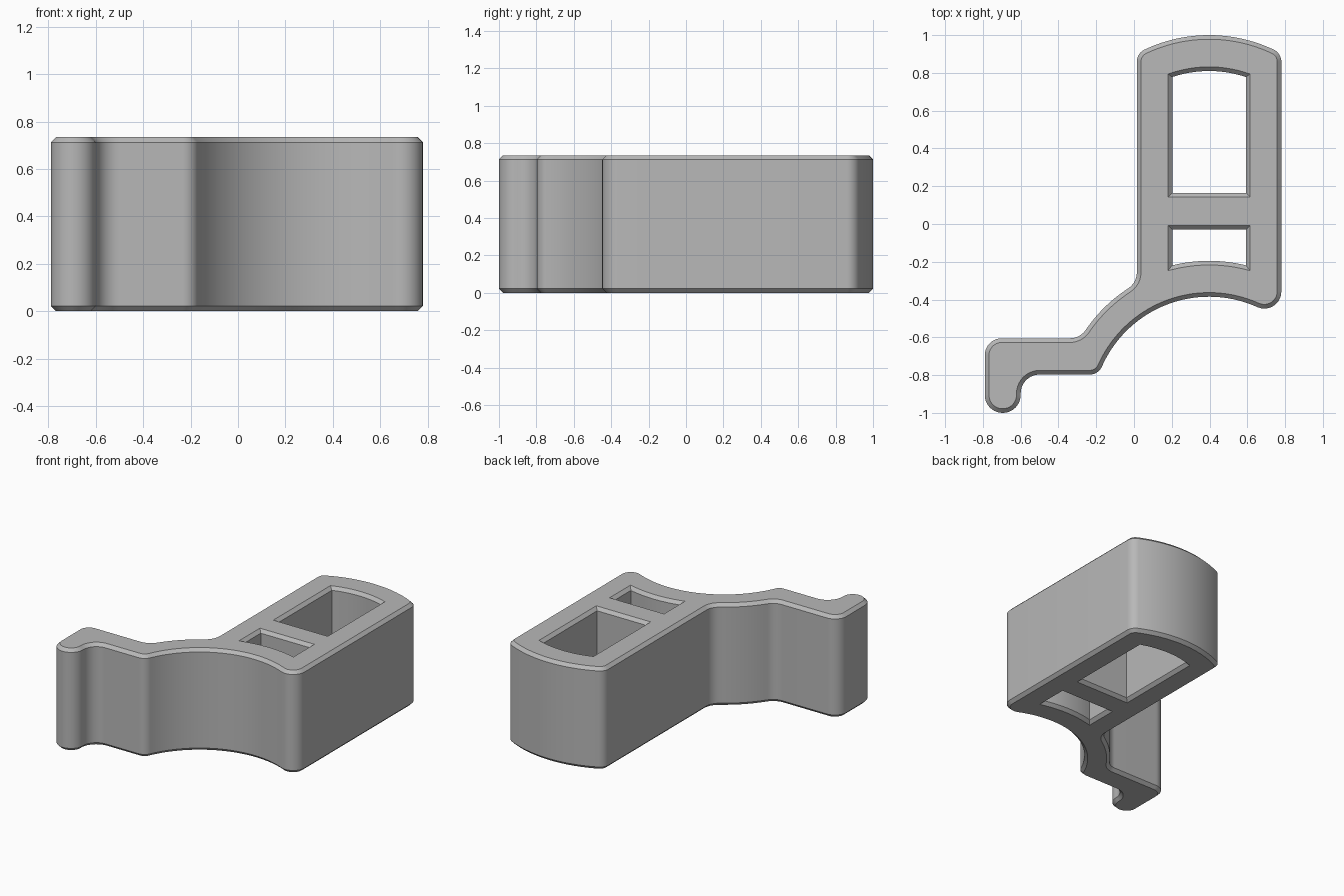
import bpy, bmesh
from math import sin, cos, tan, radians
from mathutils import Vector

old = bpy.data.objects.get("Cube")
if old:
    bpy.data.objects.remove(old, do_unlink=True)

HEIGHT, CHAMFER = 0.735, 0.022
MID = 0.3975                      # centre line of the upright body
LOW, HIGH = -1.005, 0.2           # arc centres on that line


def arc(cy, radius, start, end, steps):
    """Sampled arc on the body's centre line, as plain corners."""
    angles = [radians(start + (end - start) * i / steps) for i in range(steps + 1)]
    return [(MID + radius * cos(a), cy + radius * sin(a), 0) for a in angles]


def fillet(corners, steps=10):
    """Round each (x, y, radius) corner of a closed outline."""
    points = []
    for i, (x, y, r) in enumerate(corners):
        p = Vector((x, y))
        if r == 0:
            points.append(p)
            continue
        a = (Vector(corners[i - 1][:2]) - p).normalized()
        b = (Vector(corners[(i + 1) % len(corners)][:2]) - p).normalized()
        half = a.angle(b) / 2
        centre = p + (a + b).normalized() * (r / sin(half))
        first = p + a * (r / tan(half)) - centre
        last = p + b * (r / tan(half)) - centre
        sweep = first.angle(last)
        for k in range(steps + 1):
            t = k / steps
            points.append(centre + (first * sin((1 - t) * sweep)
                                    + last * sin(t * sweep)) / sin(sweep))
    return points


def inset(points, d):
    """Shift a closed outline to its left, towards the material."""
    result = []
    for i, p in enumerate(points):
        a = (p - points[i - 1]).normalized()
        b = (points[(i + 1) % len(points)] - p).normalized()
        n = Vector((-a.y - b.y, a.x + b.x)).normalized()
        result.append(p + n * (d / n.dot(Vector((-a.y, a.x)))))
    return result


# Outline, counter-clockwise: crown, left side, curved arm, hook, inner arch, toe
outline = fillet(
    arc(HIGH, 0.8, 65, 115, 24)
    + [(0.015, 0.905, 0.07), (0.015, -0.3085, 0.1)]
    + arc(LOW, 0.79, 125, 145, 12)
    + [(-0.2867, -0.605, 0.1), (-0.79, -0.605, 0.09),
       (-0.79, -1, 0.0945), (-0.6, -1, 0.0945),
       (-0.6, -0.797, 0.1), (-0.1886, -0.797, 0.07)]
    + arc(LOW, 0.62, 156, 67, 40)
    + [(0.78, -0.4938, 0.09), (0.78, 0.905, 0.07)])

# Window outlines, clockwise so that the material stays on the left
side = 0.195
large_window = fillet(
    arc(HIGH, 0.61, 108.64, 71.36, 16)
    + [(MID + side, 0.165, 0), (MID - side, 0.165, 0)])
small_window = fillet(
    arc(LOW, 0.81, 76.07, 103.93, 16)
    + [(MID - side, -0.03, 0), (MID + side, -0.03, 0)])

# Walls with chamfered rims, then flat caps around the windows
bm = bmesh.new()
caps = {0: [], 3: []}
for loop in (outline, large_window, small_window):
    rim = inset(loop, CHAMFER)
    layers = [(rim, 0), (loop, CHAMFER), (loop, HEIGHT - CHAMFER), (rim, HEIGHT)]
    rings = [[bm.verts.new((p.x, p.y, z)) for p in pts] for pts, z in layers]
    for low, high in zip(rings, rings[1:]):
        for i in range(len(loop)):
            bm.faces.new((low[i - 1], low[i], high[i], high[i - 1]))
    for level in caps:
        ring = rings[level]
        caps[level] += [bm.edges.get((ring[i - 1], ring[i])) for i in range(len(ring))]
for edges in caps.values():
    bmesh.ops.triangle_fill(bm, edges=edges, use_beauty=True)
bmesh.ops.recalc_face_normals(bm, faces=bm.faces)

mesh = bpy.data.meshes.new("bracket_body")
bm.to_mesh(mesh)
bm.free()
body = bpy.data.objects.new("bracket_body", mesh)
bpy.context.collection.objects.link(body)

# Plain grey finish
grey = bpy.data.materials.new("plain_grey")
grey.use_nodes = True
colour = (0.48, 0.48, 0.48, 1)
grey.diffuse_color = colour
grey.node_tree.nodes["Principled BSDF"].inputs["Base Color"].default_value = colour
mesh.materials.append(grey)

# Smooth curved walls, crisp rims
bpy.ops.object.select_all(action='DESELECT')
body.select_set(True)
bpy.context.view_layer.objects.active = body
bpy.ops.object.shade_smooth_by_angle(angle=radians(30))
